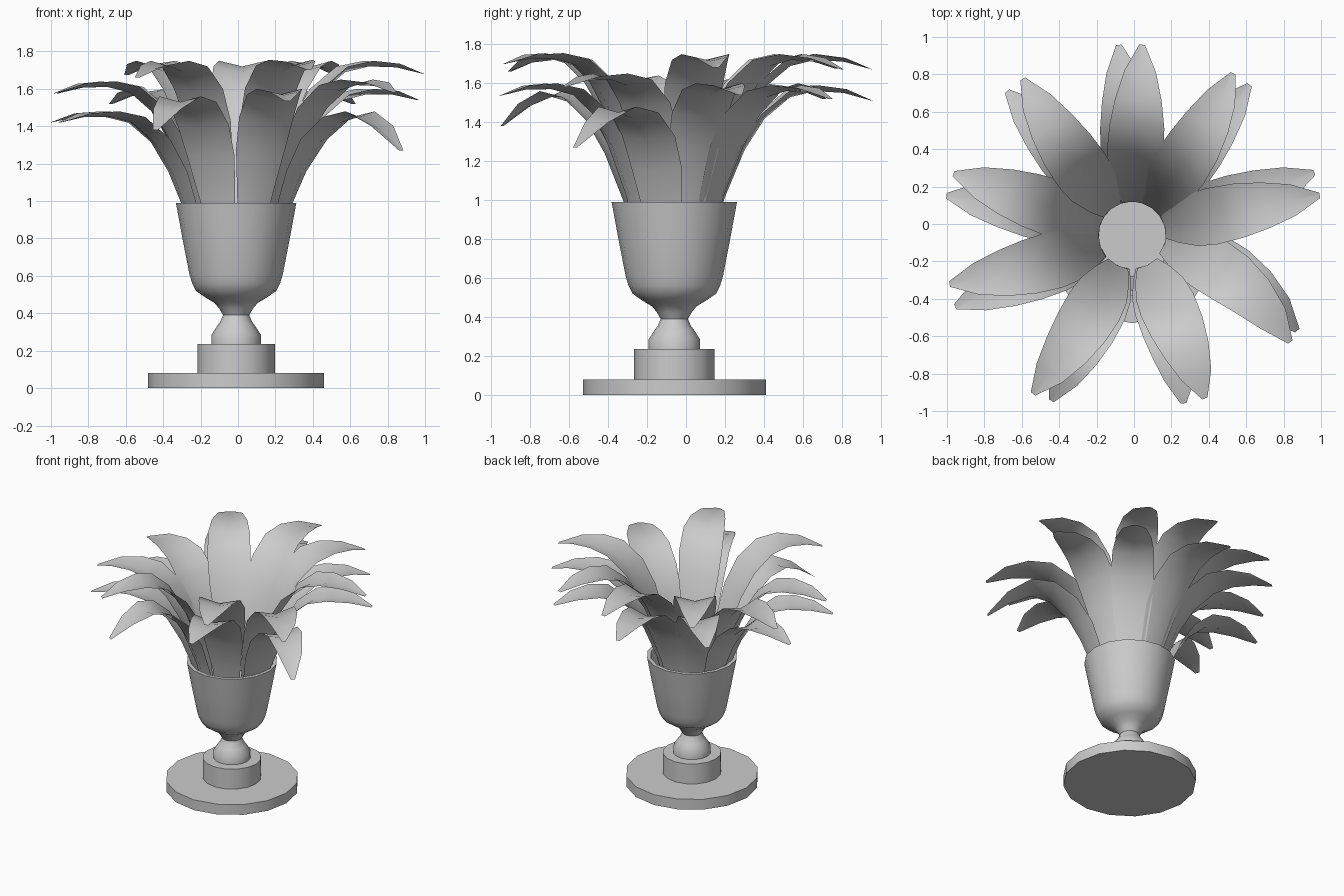
import bpy, bmesh, math
from mathutils import Vector

if "Cube" in bpy.data.objects:
    bpy.data.objects.remove(bpy.data.objects["Cube"])

CENTRE = Vector((-0.01, -0.06, 0))


def finish(bm, name, angle):
    bmesh.ops.remove_doubles(bm, verts=bm.verts, dist=0.0005)
    mesh = bpy.data.meshes.new(name)
    bm.to_mesh(mesh)
    bm.free()
    ob = bpy.data.objects.new(name, mesh)
    bpy.context.collection.objects.link(ob)
    ob.location = CENTRE
    bpy.ops.object.select_all(action='DESELECT')
    ob.select_set(True)
    bpy.context.view_layer.objects.active = ob
    bpy.ops.object.shade_smooth_by_angle(angle=math.radians(angle))
    return ob


def lathe(name, profile, sides=16):
    bm = bmesh.new()
    verts = [bm.verts.new((r, 0, z)) for r, z in profile]
    edges = [bm.edges.new(p) for p in zip(verts, verts[1:])]
    bmesh.ops.spin(bm, geom=verts + edges, cent=(0, 0, 0), axis=(0, 0, 1),
                   angle=2 * math.pi, steps=sides)
    bmesh.ops.remove_doubles(bm, verts=bm.verts, dist=0.0005)
    bmesh.ops.recalc_face_normals(bm, faces=bm.faces)
    return finish(bm, name, 40)


# Round stepped foot and stem
lathe("plinth", [(0, 0), (0.47, 0), (0.47, 0.08), (0.207, 0.08),
                 (0.207, 0.235), (0, 0.235)])
# Goblet shaped urn with hollow bowl
lathe("urn", [(0, 0.23), (0.132, 0.23), (0.132, 0.285), (0.10, 0.335), (0.085, 0.355),
              (0.07, 0.39), (0.09, 0.425), (0.115, 0.455), (0.165, 0.485),
              (0.215, 0.52), (0.235, 0.56), (0.25, 0.61), (0.285, 0.79), (0.322, 0.99),
              (0.295, 0.99), (0.26, 0.79), (0.22, 0.62), (0, 0.62)])

# Leaf sections: reach, height below the crest, half width, channel depth
SECTIONS = [(0.17, -0.92, 0.06, 0.01), (0.235, -0.58, 0.10, 0.02),
            (0.33, -0.32, 0.14, 0.03), (0.43, -0.15, 0.153, 0.035),
            (0.57, -0.03, 0.147, 0.035), (0.71, 0.0, 0.125, 0.03),
            (0.86, -0.02, 0.085, 0.02), (1.0, -0.08, 0.015, 0.0)]


def leaf(name, root_deg, tip_deg, reach, crest, tip_z):
    droop = tip_z - (crest - 0.08)
    path = []
    for r, dz, w, d in SECTIONS:
        t = (r - 0.17) / 0.83
        rr = 0.17 + t * (reach - 0.17)
        a = math.radians(root_deg + (tip_deg - root_deg) * t)
        z = max(crest + dz, 0.63) + droop * max(0, (r - 0.71) / 0.29) ** 1.2
        path.append(Vector((rr * math.cos(a), rr * math.sin(a), z)))
    bm = bmesh.new()
    rows = []
    for i, (p, (r, dz, w, d)) in enumerate(zip(path, SECTIONS)):
        along = (path[min(i + 1, 7)] - path[max(i - 1, 0)]).normalized()
        side = Vector((-along.y, along.x, 0)).normalized()
        out = side.cross(along).normalized()
        if out.z > 0:
            out = -out
        rows.append([bm.verts.new(p + side * w * s + out * d * (1 - abs(s)))
                     for s in (-1, 0, 1)])
    for a, b in zip(rows, rows[1:]):
        for k in range(2):
            bm.faces.new((a[k], b[k], b[k + 1], a[k + 1]))
    bm.normal_update()
    finish(bm, name, 50)


# Two tiers of leaves: root angle, tip angle, reach, crest height, tip height
UPPER = [(88, 87, 1.02, 1.75, 1.67), (53, 58, 1.02, 1.75, 1.67),
         (14, 12, 1.025, 1.75, 1.68), (-14, -34, 1.02, 1.65, 1.58),
         (-62, -66, 0.955, 1.755, 1.70), (-116, -122, 1.00, 1.75, 1.66),
         (-161, -165, 1.01, 1.64, 1.575), (161, 161, 1.01, 1.64, 1.575),
         (129, 125, 1.02, 1.75, 1.675)]
LOWER = [(91, 94, 1.02, 1.59, 1.51), (53, 52, 1.02, 1.59, 1.52),
         (17, 19, 1.03, 1.60, 1.54), (-12, -30, 1.02, 1.48, 1.27),
         (-64, -73, 0.94, 1.60, 1.535), (-114, -116, 0.985, 1.56, 1.38),
         (-160, -158, 1.02, 1.48, 1.42), (164, 168, 1.015, 1.48, 1.42),
         (129, 131, 1.02, 1.60, 1.52)]
for tier, table in (("upper_leaf", UPPER), ("lower_leaf", LOWER)):
    for n, row in enumerate(table):
        leaf(f"{tier}_{n + 1}", *row)
